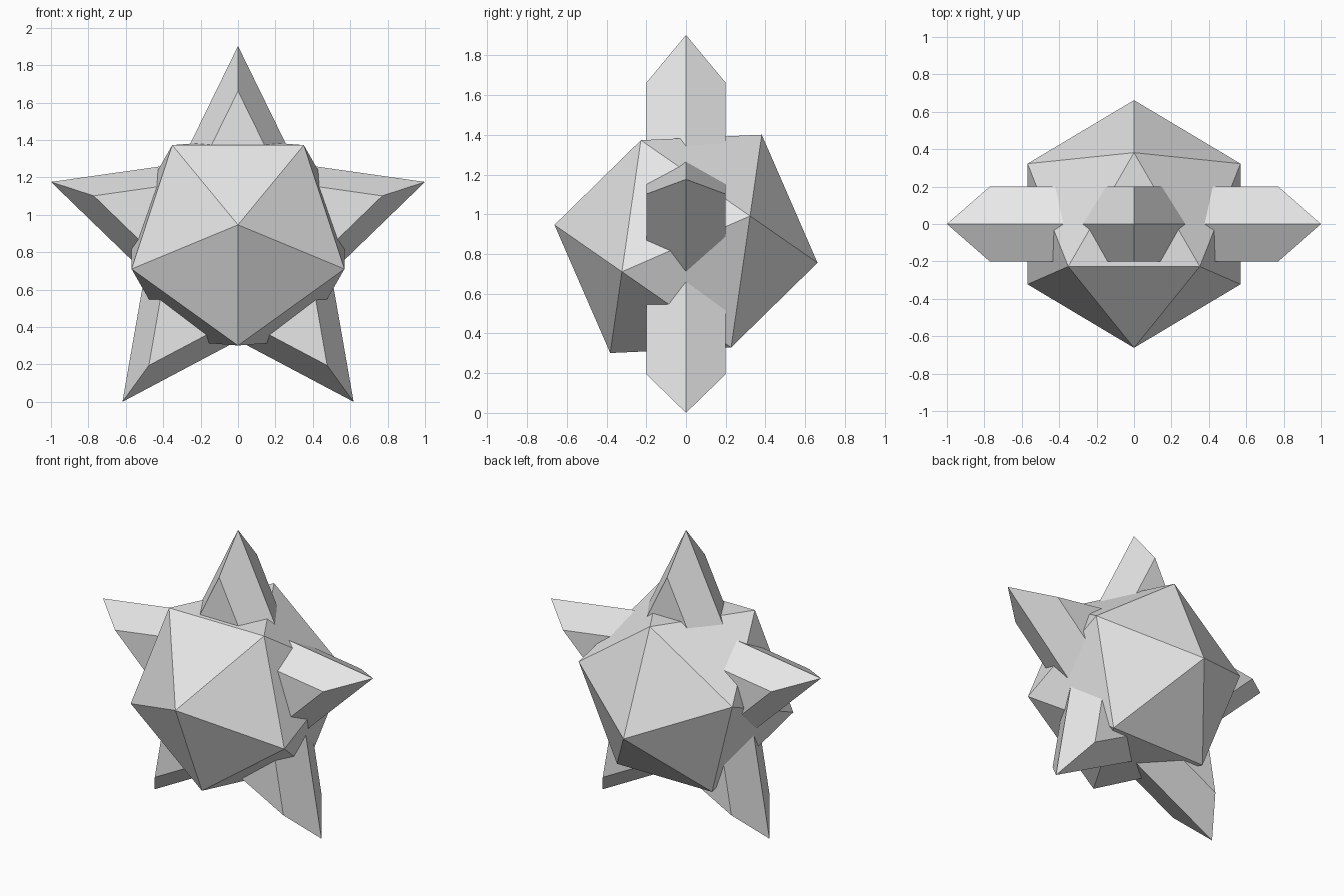
import bpy, bmesh
from math import sin, cos, pi, radians
from mathutils import Matrix

cube = bpy.data.objects.get("Cube")
if cube:
    bpy.data.objects.remove(cube, do_unlink=True)

CENTRE_Z = 0.851

grey = bpy.data.materials.new("light_grey")
grey.use_nodes = True
grey.diffuse_color = (0.8, 0.8, 0.8, 1)
grey.node_tree.nodes["Principled BSDF"].inputs["Base Color"].default_value = grey.diffuse_color


def add_object(name, bm):
    bmesh.ops.recalc_face_normals(bm, faces=bm.faces)
    mesh = bpy.data.meshes.new(name)
    bm.to_mesh(mesh)
    bm.free()
    mesh.materials.append(grey)
    obj = bpy.data.objects.new(name, mesh)
    obj.location.z = CENTRE_Z
    bpy.context.collection.objects.link(obj)
    return obj


# Twenty-sided core, one corner pointing forward and slightly up
bm = bmesh.new()
bmesh.ops.create_icosphere(bm, subdivisions=1, radius=0.669)
turn = Matrix.Rotation(radians(-98.2), 3, 'X') @ Matrix.Rotation(-pi / 2, 3, 'Z')
bmesh.ops.rotate(bm, verts=bm.verts, matrix=turn)
add_object("core", bm)


# Five-pointed star with a sharp rim and sloping edges to flat front and back
def star_ring(bm, tip, notch, y):
    ring = []
    for i in range(10):
        r = notch if i % 2 else tip
        a = i * pi / 5
        ring.append(bm.verts.new((r * sin(a), y, r * cos(a))))
    return ring


bm = bmesh.new()
rim = star_ring(bm, 1.0515, 0.523, 0)
for y in (-0.2, 0.2):
    flat = star_ring(bm, 0.811, 0.404, y)
    bm.faces.new(flat)
    for i in range(10):
        j = (i + 1) % 10
        bm.faces.new((rim[i], rim[j], flat[j], flat[i]))
add_object("star", bm)
